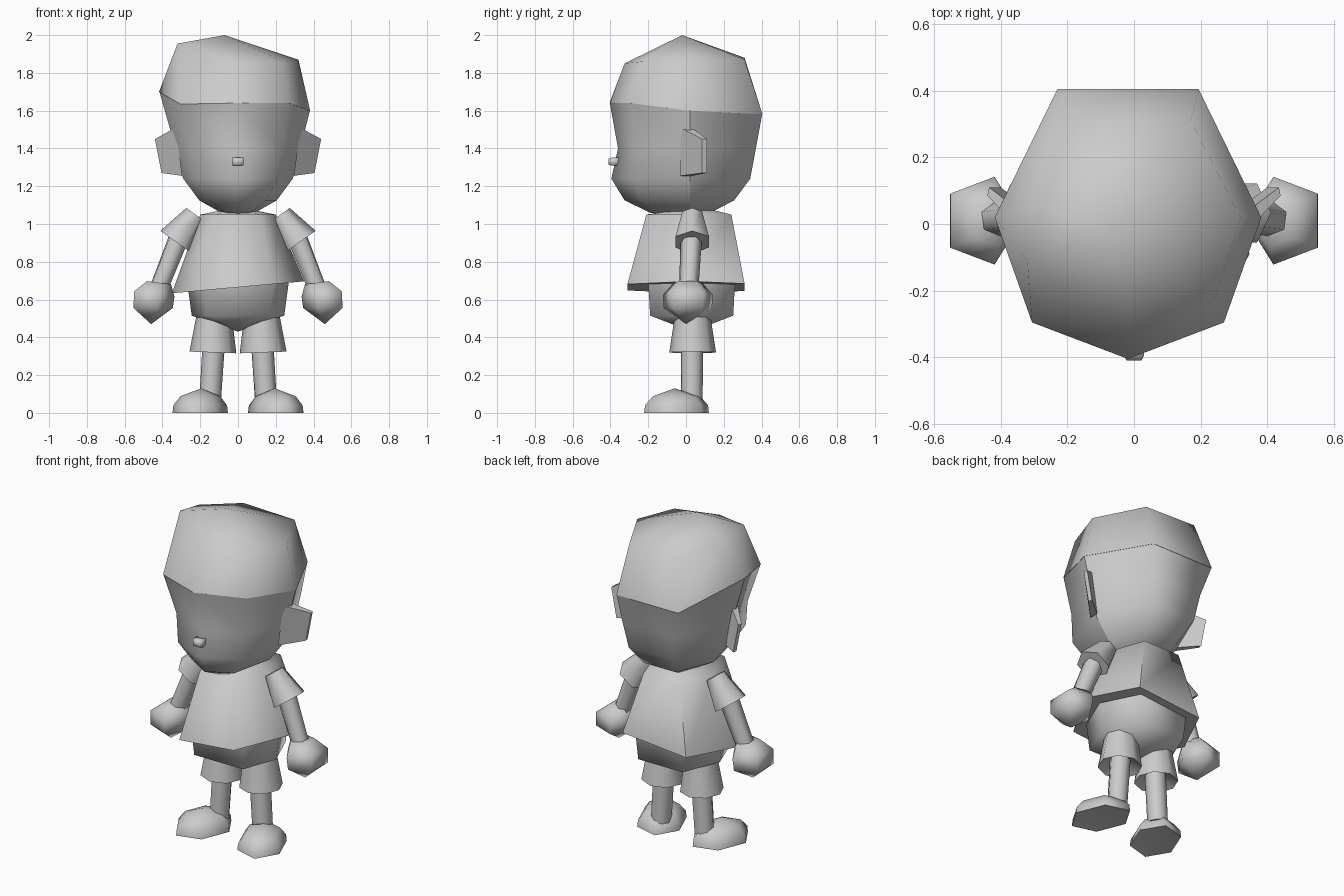
import bpy, bmesh, math
from mathutils import Vector

if "Cube" in bpy.data.objects:
    bpy.data.objects.remove(bpy.data.objects["Cube"])

grey = bpy.data.materials.new("plain_grey")
grey.use_nodes = True
grey.diffuse_color = (0.6, 0.6, 0.6, 1)
grey.node_tree.nodes["Principled BSDF"].inputs["Base Color"].default_value = (0.6, 0.6, 0.6, 1)


def loft(name, rings, start=None, end=None, crease=75, seams=()):
    """Skin a stack of equal rings; each end is a point or a flat cap.
    Edges sharper than crease, and the seam columns, stay hard."""
    bm = bmesh.new()
    rows = [[bm.verts.new(p) for p in ring] for ring in rings]
    n = len(rows[0])
    for a, b in zip(rows, rows[1:]):
        for i in range(n):
            j = (i + 1) % n
            bm.faces.new((a[i], a[j], b[j], b[i]))
    for row, tip in ((rows[0], start), (rows[-1], end)):
        if tip is None:
            bm.faces.new(row)
        else:
            v = bm.verts.new(tip)
            for i in range(n):
                bm.faces.new((row[i], row[(i + 1) % n], v))
    bmesh.ops.recalc_face_normals(bm, faces=bm.faces)
    for f in bm.faces:
        f.smooth = True
    for e in bm.edges:
        e.smooth = e.calc_face_angle(0) < math.radians(crease)
    for a, b in zip(rows, rows[1:]):
        for i in seams:
            bm.edges.get((a[i], b[i])).smooth = False
    mesh = bpy.data.meshes.new(name)
    bm.to_mesh(mesh)
    bm.free()
    mesh.materials.append(grey)
    bpy.context.collection.objects.link(bpy.data.objects.new(name, mesh))


def head_ring(z, w, front, back, dz=(0,) * 7, dx=0):
    """Seven-sided head outline: front point, flat back."""
    xy = [(0, front), (0.72 * w, 0.73 * front), (w, 0.02), (0.53 * w, back),
          (-0.53 * w, back), (-w, 0.02), (-0.72 * w, 0.73 * front)]
    return [(x + dx, y, z + d) for (x, y), d in zip(xy, dz)]


def body_ring(z, w, front, back, tilt=0, chest=0.68):
    """Six-sided body outline with flat front and back."""
    xy = [(chest * w, front), (w, 0.02), (0.62 * w, back),
          (-0.62 * w, back), (-w, 0.02), (-chest * w, front)]
    return [(x, y, z + tilt * x) for x, y in xy]


def tube(name, path, radii, sides, turn=0.0, end=None):
    """Straight-sided limb section along a path."""
    pts = [Vector(p) for p in path]
    q = (pts[-1] - pts[0]).to_track_quat('Z', 'Y')
    rings = []
    for p, r in zip(pts, radii):
        ring = []
        for k in range(sides):
            a = turn + math.tau * k / sides
            ring.append(p + q @ Vector((r * math.cos(a), r * math.sin(a), 0)))
        rings.append(ring)
    loft(name, rings, end=end)


# Hair cap with a slanted brim line and a lopsided crown
brim = (0.02, 0.02, -0.02, -0.04, -0.04, 0.08, 0.015)
crown = [(0, -0.325, 1.85), (0.24, -0.23, 1.86), (0.32, 0.02, 1.87), (0.17, 0.31, 1.87),
         (-0.18, 0.31, 1.88), (-0.31, 0.06, 1.93), (-0.32, -0.11, 1.955)]
loft("hair", [head_ring(1.62, 0.4, -0.405, 0.405, brim, dx=-0.018), crown],
     end=(-0.07, -0.02, 2.0))

# Face and back of the head, with a hard seam down each side
loft("head", [head_ring(1.62, 0.398, -0.403, 0.403, brim, dx=-0.018),
              head_ring(1.40, 0.33, -0.36, 0.37),
              head_ring(1.24, 0.29, -0.395, 0.34),
              head_ring(1.125, 0.205, -0.325, 0.255),
              head_ring(1.06, 0.09, -0.19, 0.13)],
     end=(0, -0.06, 1.04), seams=(2, 5))

# Nose
loft("nose", [[(x * w, y, 1.33 + z * w) for x, z in ((-1, -0.7), (1, -0.7), (1, 0.7), (-1, 0.7))]
              for y, w in ((-0.35, 0.03), (-0.395, 0.03), (-0.41, 0.022))], crease=100)

# Shirt flaring to a slanted hem
loft("shirt", [body_ring(0.665, 0.35, -0.31, 0.31, tilt=0.09, chest=0.53),
               body_ring(1.05, 0.2, -0.21, 0.24, chest=0.58)],
     end=(0, 0.08, 1.09), seams=(2, 3))

# Hips of the shorts
loft("hips", [body_ring(0.70, 0.27, -0.2, 0.26),
              body_ring(0.515, 0.245, -0.19, 0.25)], end=(0, 0.03, 0.43))

for side, s in (("left", 1), ("right", -1)):
    # Thin ear swept backward
    plan = ((0.30, -0.03), (0.41, 0.085), (0.405, 0.11), (0.30, 0.03))
    loft(side + "_ear",
         [[(s * (x - 0.005), y, 1.255 if x < 0.35 else 1.27) for x, y in plan],
          [(s * (x + 0.03), y, 1.51 if x < 0.35 else 1.45) for x, y in plan]], crease=48)

    # Sleeve, arm and fist
    tube(side + "_sleeve", [(s * 0.225, 0.033, 1.05), (s * 0.328, 0.033, 0.905)],
         (0.06, 0.102), 6, math.pi / 6)
    tube(side + "_arm", [(s * 0.3, 0.03, 0.96), (s * 0.415, 0.015, 0.67)],
         (0.058, 0.052), 6)
    fist = [(0.425, 0.075, 0.69), (0.455, 0.126, 0.63), (0.46, 0.122, 0.555)]
    loft(side + "_hand",
         [[(s * (x + r * 0.94 * math.cos(a)), 0.01 + r * 1.1 * math.sin(a),
            z + 0.12 * r * math.cos(a) * (z > 0.6))
           for a in (math.tau * (k + 0.5) / 5 for k in range(5))]
          for x, r, z in fist], end=(s * 0.46, 0.0, 0.47))

    # Shorts leg with a hollow cuff, and shin
    tube(side + "_shorts_leg", [(s * 0.125, 0.035, 0.54), (s * 0.133, 0.035, 0.32)],
         (0.09, 0.124), 8, end=(s * 0.13, 0.035, 0.4))
    tube(side + "_leg", [(s * 0.125, 0.033, 0.42), (s * 0.148, 0.03, 0.06)],
         (0.06, 0.058), 8)

    # Shoe turned outward, with an arched sole
    turn = math.radians(22)
    shoe = []
    for z, length, width in ((0, 0.185, 0.14), (0.04, 0.18, 0.135), (0.088, 0.135, 0.1)):
        ring = []
        for k in range(6):
            a = math.tau * k / 6
            u, v = width * math.sin(a), -length * math.cos(a)
            ring.append((s * (0.2 + u * math.cos(turn) - v * math.sin(turn)),
                         -0.05 + u * math.sin(turn) + v * math.cos(turn), z))
        shoe.append(ring)
    loft(side + "_shoe", shoe, start=(s * 0.2, -0.05, 0.025), end=(s * 0.195, -0.06, 0.13))
